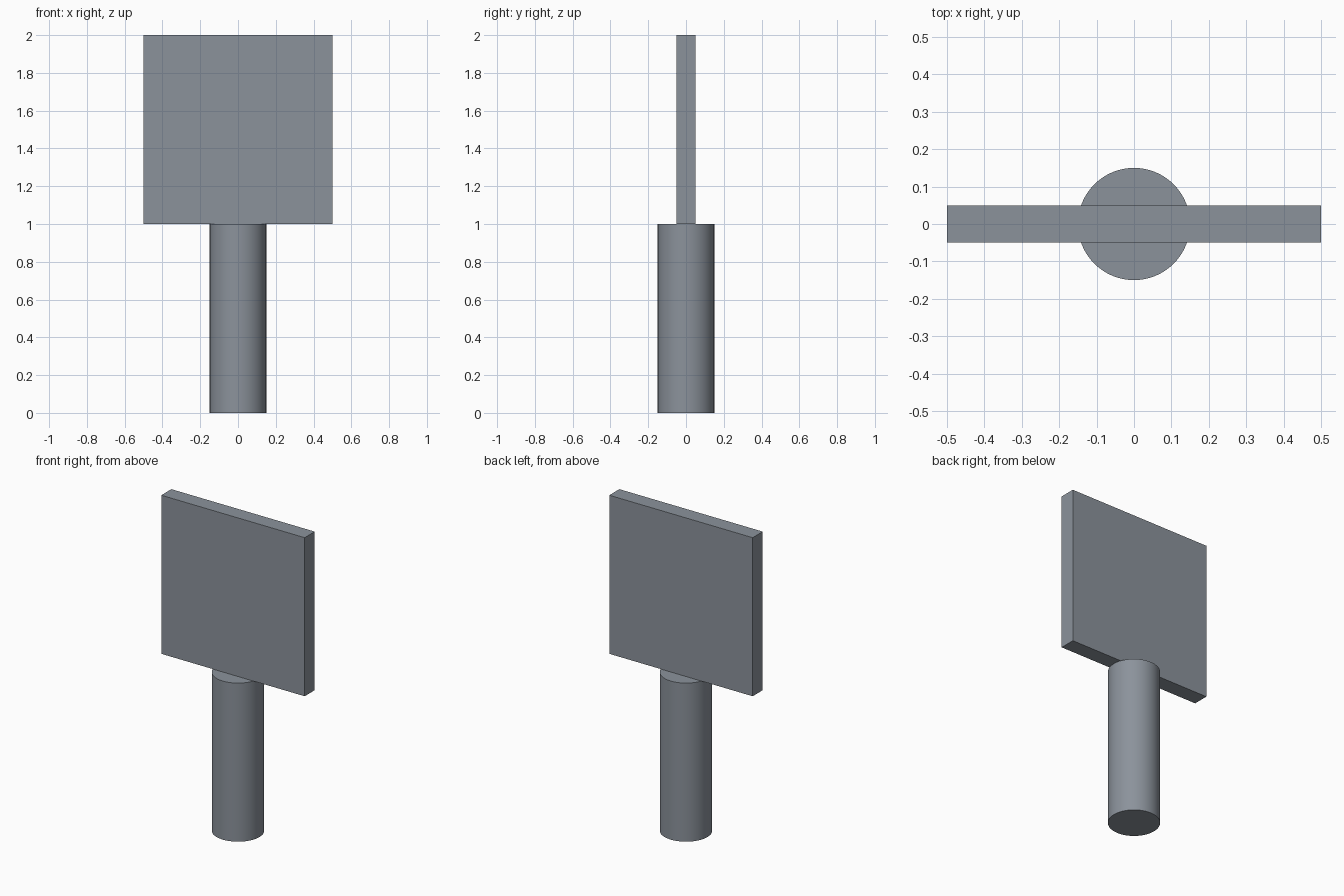
import bpy
import math

if "Cube" in bpy.data.objects:
    bpy.data.objects.remove(bpy.data.objects["Cube"])

# Slate grey shared by both parts
slate = bpy.data.materials.new("slate_grey")
slate.diffuse_color = (0.26, 0.29, 0.33, 1.0)
slate.use_nodes = True
slate.node_tree.nodes["Principled BSDF"].inputs["Base Color"].default_value = slate.diffuse_color

# Round handle standing on the ground
bpy.ops.mesh.primitive_cylinder_add(vertices=64, radius=0.15, depth=1.0, location=(0, 0, 0.5))
handle = bpy.context.object
handle.name = "handle"
handle.data.materials.append(slate)
bpy.ops.object.shade_smooth_by_angle(angle=math.radians(30))

# Flat square panel resting on top of the handle
bpy.ops.mesh.primitive_cube_add(size=1.0, location=(0, 0, 1.5))
panel = bpy.context.object
panel.name = "panel"
panel.scale = (1.0, 0.1, 1.0)
panel.data.materials.append(slate)
bpy.ops.object.transform_apply(location=False, rotation=False, scale=True)
